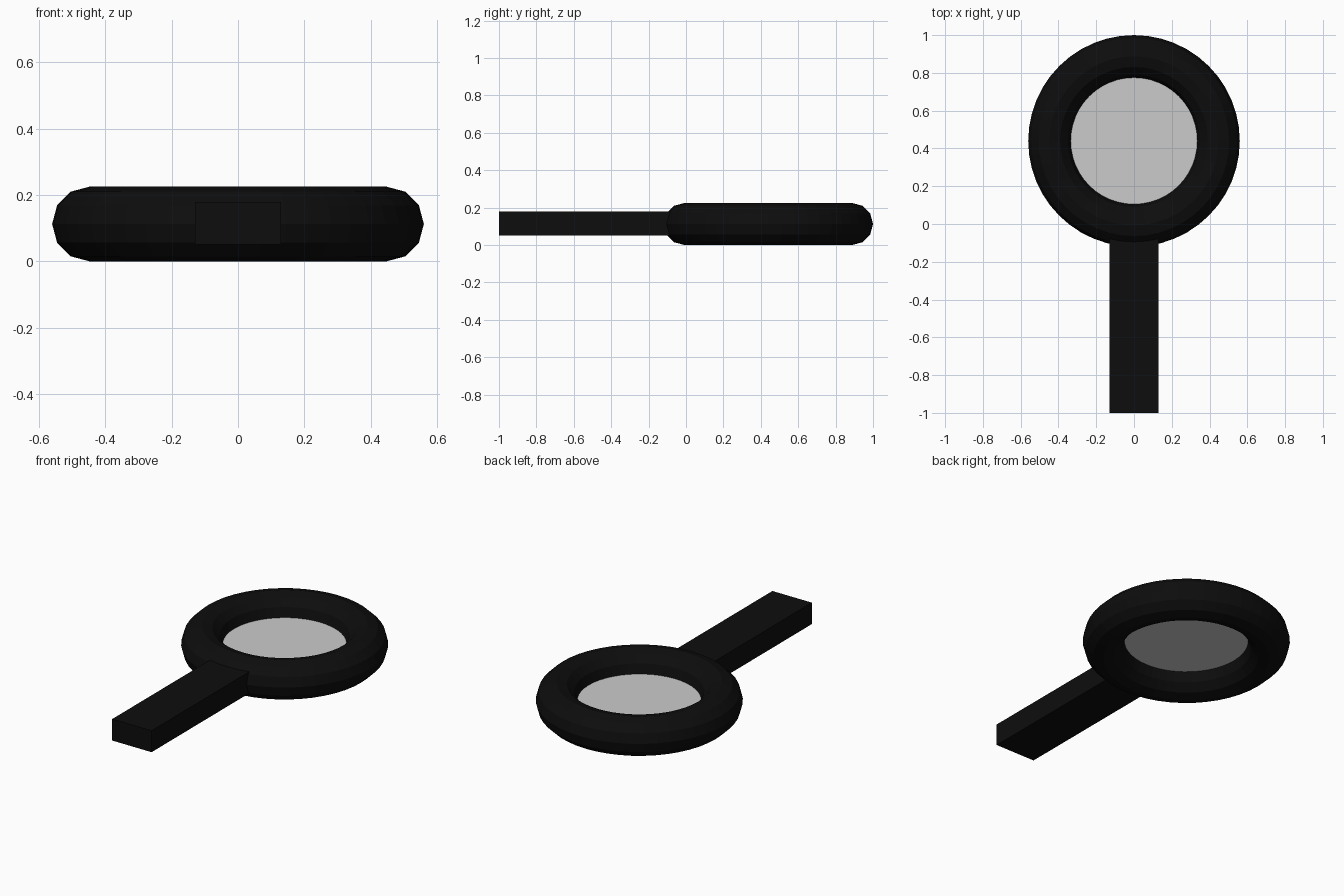
import bpy

if "Cube" in bpy.data.objects:
    bpy.data.objects.remove(bpy.data.objects["Cube"])

RING_Y, MID_Z = 0.44, 0.1125
MAJOR, MINOR = 0.4475, 0.1125


def material(name, value):
    mat = bpy.data.materials.new(name)
    mat.diffuse_color = (value, value, value, 1.0)
    mat.use_nodes = True
    mat.node_tree.nodes["Principled BSDF"].inputs["Base Color"].default_value = mat.diffuse_color
    return mat


def finish(name, mat=None):
    obj = bpy.context.object
    obj.name = name
    if mat:
        obj.data.materials.append(mat)
    return obj


black = material("black", 0.004)

# Round frame
bpy.ops.mesh.primitive_torus_add(
    major_segments=48, minor_segments=12, major_radius=MAJOR,
    minor_radius=MINOR, location=(0, RING_Y, MID_Z))
finish("frame_ring", black)

# Flat lens at mid-height, its rim just inside the frame
bpy.ops.mesh.primitive_circle_add(
    vertices=48, radius=0.34, fill_type='NGON', location=(0, RING_Y, MID_Z))
finish("lens")

# Straight handle, its far end buried in the frame
y0, y1 = -1.0, -0.02
bpy.ops.mesh.primitive_cube_add(size=1, location=(0, (y0 + y1) / 2, 0.115))
handle = finish("handle", black)
handle.scale = (0.26, y1 - y0, 0.128)
bpy.ops.object.transform_apply(location=False, rotation=False, scale=True)
